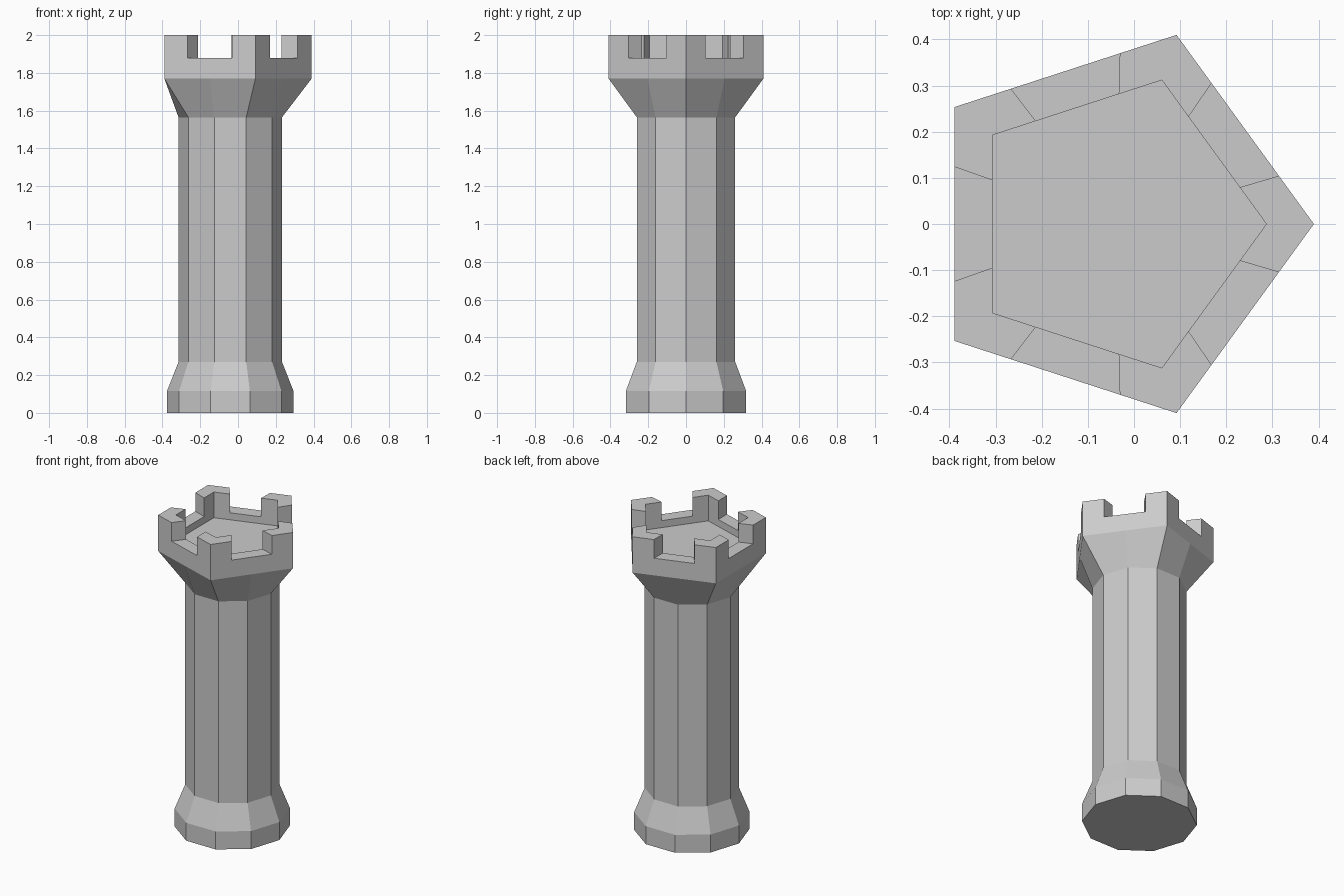
import bpy, bmesh
from math import cos, sin, pi
from mathutils import Vector

if "Cube" in bpy.data.objects:
    bpy.data.objects.remove(bpy.data.objects["Cube"])

CX = -0.041          # pentagon centre, so that the bounds are centred
R_OUT, R_IN = 0.431, 0.328
Z_RIM, Z_FLOOR, Z_SILL, Z_TOP = 1.77, 1.835, 1.88, 2.0


def point(r, a, z):
    return Vector((CX + r * cos(a), r * sin(a), z))


def finish(bm, name):
    bmesh.ops.remove_doubles(bm, verts=bm.verts, dist=1e-5)
    bmesh.ops.recalc_face_normals(bm, faces=bm.faces)
    mesh = bpy.data.meshes.new(name)
    bm.to_mesh(mesh)
    bm.free()
    ob = bpy.data.objects.new(name, mesh)
    bpy.context.collection.objects.link(ob)
    return ob


# Ten-sided base and shaft, flaring out to a pentagon under the battlements
profile = [(0.335, 0.335, 0), (0.335, 0.335, 0.115), (0.274, 0.274, 0.27),
           (0.274, 0.274, 1.565), (R_OUT, R_OUT * cos(pi / 5), Z_RIM)]
bm = bmesh.new()
rings = [[bm.verts.new(point((even, odd)[k % 2], k * pi / 5, z)) for k in range(10)]
         for even, odd, z in profile]
bm.faces.new(rings[0][::-1])
for lo, hi in zip(rings, rings[1:]):
    for k in range(10):
        n = (k + 1) % 10
        bm.faces.new((lo[k], lo[n], hi[n], hi[k]))
body = finish(bm, "tower_shaft")


# Pentagon outline split at the merlon edges: corner, notch start, notch end
def outline(r):
    pts = []
    for k in range(5):
        a, b = point(r, k * 2 * pi / 5, 0), point(r, (k + 1) * 2 * pi / 5, 0)
        pts += [a.lerp(b, f) for f in (0, 0.255, 0.745)]
    return pts


def at(p, z):
    return Vector((p.x, p.y, z))


# Battlement wall with corner merlons and a notch in each side
bm = bmesh.new()


def face(*pts):
    return bm.faces.new([bm.verts.new(p) for p in pts])


outer, inner = outline(R_OUT), outline(R_IN)
for i in range(15):
    j = (i + 1) % 15
    o0, o1, n0, n1 = outer[i], outer[j], inner[i], inner[j]
    h = Z_SILL if i % 3 == 1 else Z_TOP
    face(at(o0, Z_RIM), at(o1, Z_RIM), at(o1, h), at(o0, h))
    face(at(n1, Z_FLOOR), at(n0, Z_FLOOR), at(n0, h), at(n1, h))
    face(at(o0, h), at(o1, h), at(n1, h), at(n0, h))
    if i % 3:        # merlon cheek at each notch edge
        face(at(o0, Z_SILL), at(n0, Z_SILL), at(n0, Z_TOP), at(o0, Z_TOP))
# Sunken floor inside the wall
face(*[at(p, Z_FLOOR) for p in inner])
finish(bm, "battlements")
